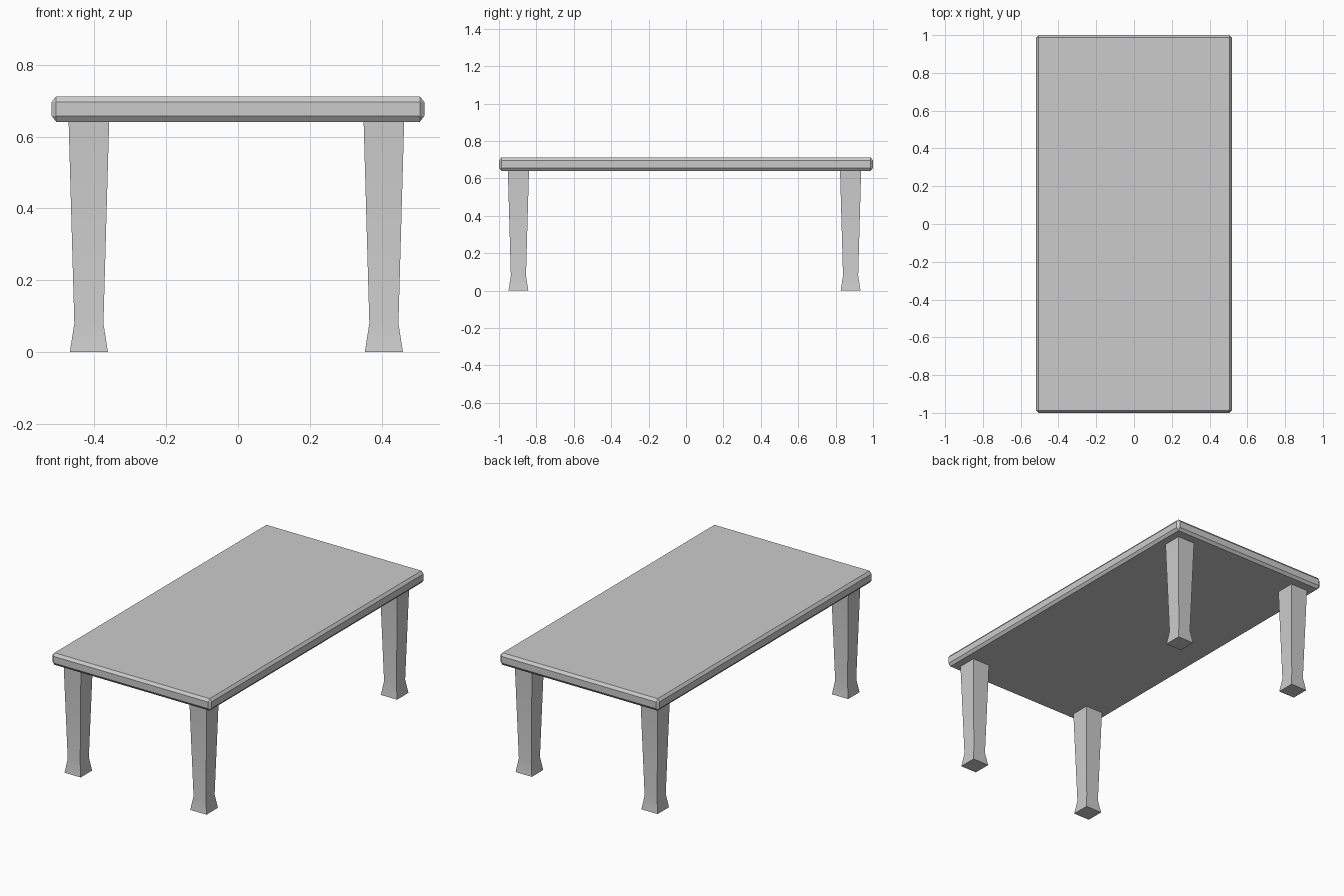
import bpy
import bmesh
from mathutils import Vector

cube = bpy.data.objects.get("Cube")
if cube:
    bpy.data.objects.remove(cube, do_unlink=True)

# One plain grey for the whole table
grey = bpy.data.materials.new("plain grey")
grey.use_nodes = True
colour = (0.6, 0.6, 0.6, 1)
grey.diffuse_color = colour
grey.node_tree.nodes["Principled BSDF"].inputs["Base Color"].default_value = colour


def add_object(name, bm, location):
    bmesh.ops.recalc_face_normals(bm, faces=bm.faces)
    mesh = bpy.data.meshes.new(name)
    bm.to_mesh(mesh)
    bm.free()
    mesh.materials.append(grey)
    obj = bpy.data.objects.new(name, mesh)
    obj.location = location
    bpy.context.collection.objects.link(obj)
    return obj


# Table top: a slab whose chamfer is slightly taller than it is wide
TOP, UNDERSIDE = 0.712, 0.641
size = Vector((1.037, 2.0, TOP - UNDERSIDE))
chamfer = Vector((0.0125, 0.0125, 0.016))
bm = bmesh.new()
bmesh.ops.create_cube(bm, size=1)
bmesh.ops.scale(bm, verts=bm.verts, vec=[s / c for s, c in zip(size, chamfer)])
bmesh.ops.bevel(bm, geom=bm.edges[:], offset=1, segments=1, affect='EDGES')
bmesh.ops.scale(bm, verts=bm.verts, vec=chamfer)
add_object("table_top", bm, (0, 0, (TOP + UNDERSIDE) / 2))


# Legs: square section, flared foot, narrow ankle, widening to the top
LEG_PROFILE = [(0, 0.053), (0.08, 0.0405), (UNDERSIDE + 0.004, 0.0565)]


def add_leg(name, x, y):
    bm = bmesh.new()
    rings = []
    for z, half in LEG_PROFILE:
        corners = [(-half, -half), (half, -half), (half, half), (-half, half)]
        rings.append([bm.verts.new((cx, cy, z)) for cx, cy in corners])
    for low, high in zip(rings, rings[1:]):
        for i in range(4):
            j = (i + 1) % 4
            bm.faces.new((low[i], low[j], high[j], high[i]))
    bm.faces.new(rings[0])
    bm.faces.new(rings[-1])
    return add_object(name, bm, (x, y, 0))


legs = [add_leg(f"{end}_{side}_leg", x, y)
        for end, y in (("front", -0.896), ("back", 0.88))
        for side, x in (("right", -0.415), ("left", 0.406))]

# Soften the ankle bend while keeping the leg corners sharp
bpy.ops.object.select_all(action='DESELECT')
for leg in legs:
    leg.select_set(True)
bpy.context.view_layer.objects.active = legs[0]
bpy.ops.object.shade_smooth_by_angle()
